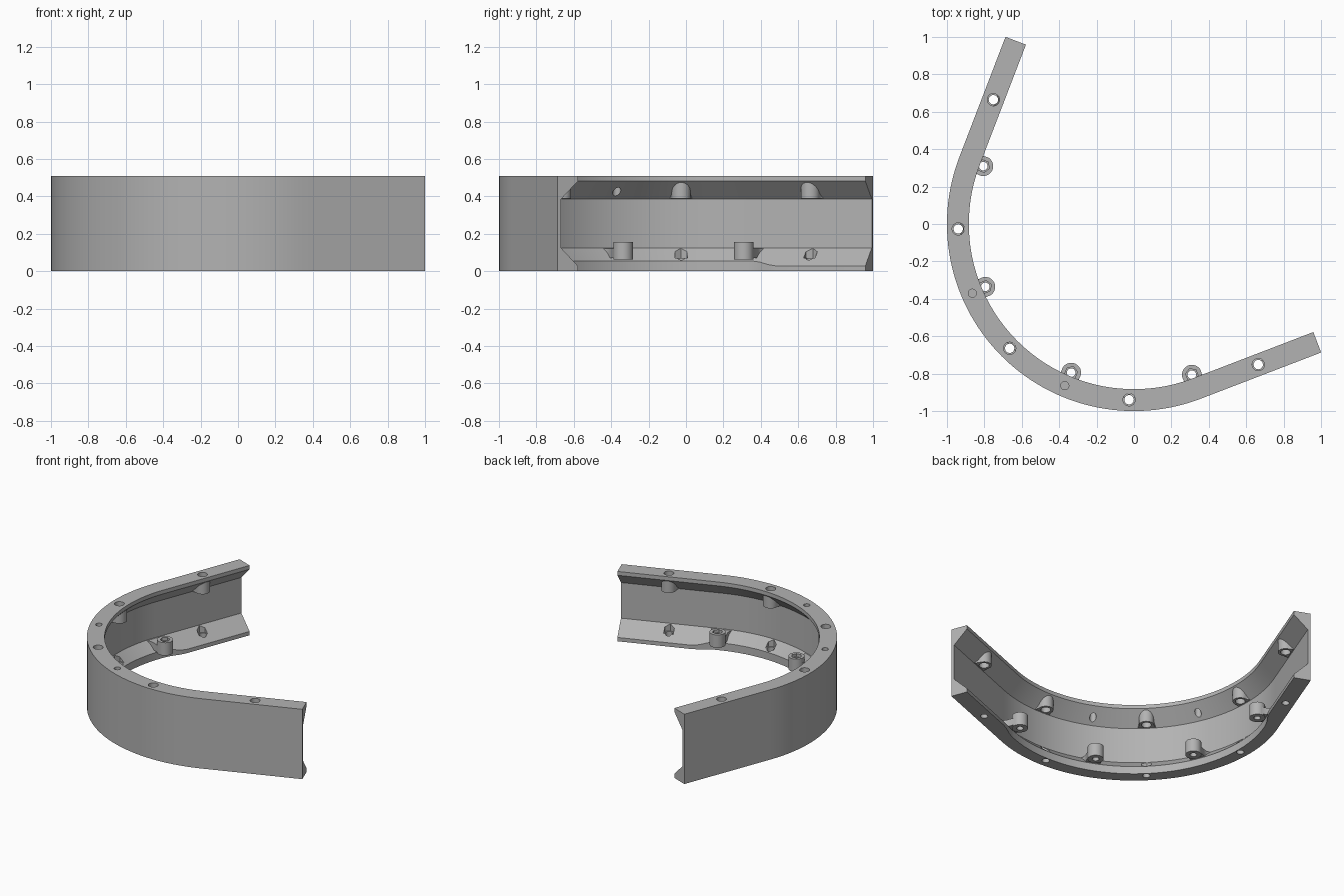
import bpy, bmesh
from math import sin, cos, pi, radians
from mathutils import Vector

cube = bpy.data.objects.get("Cube")
if cube:
    bpy.data.objects.remove(cube)

H, WIDTH, WALL = 0.51, 0.117, 0.02
START, END = 159, 291          # arc range in degrees, straight arms beyond
ARM = 0.688

grey = bpy.data.materials.new("plain_grey")
grey.use_nodes = True
grey.diffuse_color = (0.45, 0.45, 0.45, 1)
bsdf = next(n for n in grey.node_tree.nodes if n.type == 'BSDF_PRINCIPLED')
bsdf.inputs["Base Color"].default_value = (0.45, 0.45, 0.45, 1)


def frame(angle, s=0):
    """Point on the outer wall, inward normal and direction along the wall."""
    a = radians(angle)
    n = Vector((cos(a), sin(a), 0))
    t = Vector((sin(a), -cos(a), 0)) * (1 if angle < 225 else -1)
    return n + t * s, -n, t


def to_object(bm, name):
    bmesh.ops.recalc_face_normals(bm, faces=bm.faces)
    mesh = bpy.data.meshes.new(name)
    bm.to_mesh(mesh)
    bm.free()
    mesh.materials.append(grey)
    obj = bpy.data.objects.new(name, mesh)
    bpy.context.collection.objects.link(obj)
    return obj


def loft(bm, rings):
    """Skin closed rings of points and cap both ends."""
    rows = [[bm.verts.new(p) for p in ring] for ring in rings]
    n = len(rows[0])
    for a, b in zip(rows, rows[1:]):
        for i in range(n):
            j = (i + 1) % n
            bm.faces.new((a[i], a[j], b[j], b[i]))
    bm.faces.new(rows[0])
    bm.faces.new(rows[-1])


def prism(bm, place, outline, z0, z1):
    """Vertical prism from (inward, sideways) points at a place on the wall."""
    base, inward, along = frame(*place)
    ring = [base + inward * d + along * v for d, v in outline]
    loft(bm, [[p + Vector((0, 0, z)) for p in ring] for z in (z0, z1)])


def circle(d, r, n=24):
    return [(d + r * cos(2 * pi * i / n), r * sin(2 * pi * i / n)) for i in range(n)]


def flared(d, r, flare):
    """Round nose that sweeps out with concave fillets where it meets the wall."""
    nose = [(d + r * cos(k * pi / 16), r * sin(k * pi / 16)) for k in range(9)]
    depth = min(d - 0.012, 0.06)
    side = [(0.012 + depth * (1 - sin(k * pi / 12)) * 0.98,
             r + flare * (1 - cos(k * pi / 12))) for k in range(7)]
    half = nose + side
    return half + [(x, -y) for x, y in reversed(half[1:])]


def combine(target, bm, name, operation):
    tool = to_object(bm, name)
    tool.hide_render = True
    mod = target.modifiers.new(name, 'BOOLEAN')
    mod.operation, mod.object, mod.solver = operation, tool, 'EXACT'
    mod.use_self = True
    bpy.context.view_layer.objects.active = target
    bpy.ops.object.modifier_apply(modifier=name)
    bpy.data.objects.remove(tool)


def both(places):
    """Add the reflection of each place across the diagonal."""
    return places + [(450 - a, s) for a, s in places]


# Curved channel wall with sloped upper and lower flanges
def section(angle, s, lip):
    base, inward, _ = frame(angle, s)
    outline = [(0, 0), (0, H), (WIDTH, H), (WIDTH, 0.482), (WALL, 0.385),
               (WALL, 0.125), (lip, 0.125 + WALL - lip), (lip, 0)]
    return [base + inward * d + Vector((0, 0, z)) for d, z in outline]


arm = [(ARM, WIDTH), (0.18, WIDTH), (0.13, 0.11), (0.08, 0.097), (0.03, 0.09)]
rings = [section(START, s, lip) for s, lip in arm]
rings += [section(START + i * 2, 0, 0.09) for i in range((END - START) // 2 + 1)]
rings += [section(END, s, lip) for s, lip in reversed(arm)]
bm = bmesh.new()
loft(bm, rings)
body = to_object(bm, "curved_channel")

bolts = both([(START, 0.351), (181.6, 0)]) + [(225, 0)]
lugs = both([(START, 0), (202.9, 0)])
pins = both([(203.2, 0)])

# Upper bolt bosses under the top flange
bm = bmesh.new()
for place in bolts:
    prism(bm, place, flared(0.06, 0.05, 0.035), 0.388, 0.495)
combine(body, bm, "bolt_bosses", 'UNION')

# Lower lugs: flared web to the wall
bm = bmesh.new()
for place in lugs:
    prism(bm, place, flared(0.136, 0.051, 0.05), 0.07, 0.122)
combine(body, bm, "lug_webs", 'UNION')

# Lower lugs: round collars
bm = bmesh.new()
for place in lugs:
    prism(bm, place, circle(0.137, 0.053), 0.063, 0.157)
combine(body, bm, "lug_collars", 'UNION')

# Bolt, pin and lug holes
bm = bmesh.new()
for place in bolts:
    prism(bm, place, circle(0.06, 0.033), 0.3, 0.6)
    prism(bm, place, circle(0.06, 0.025), -0.1, 0.2)
for place in pins:
    prism(bm, place, circle(0.06, 0.022), 0.3, 0.6)
for place in lugs:
    prism(bm, place, circle(0.137, 0.023), 0.02, 0.2)
combine(body, bm, "hole_cutters", 'DIFFERENCE')

# Hexagonal nut pockets
bm = bmesh.new()
for place in bolts:
    prism(bm, place, circle(0.06, 0.038, 6), 0.072, 0.2)
for place in lugs:
    prism(bm, place, circle(0.137, 0.034, 6), 0.135, 0.2)
combine(body, bm, "nut_pockets", 'DIFFERENCE')

# Smooth the curved faces, keep edges crisp
bpy.ops.object.select_all(action='DESELECT')
body.select_set(True)
bpy.context.view_layer.objects.active = body
bpy.ops.object.shade_smooth_by_angle(angle=radians(25))
